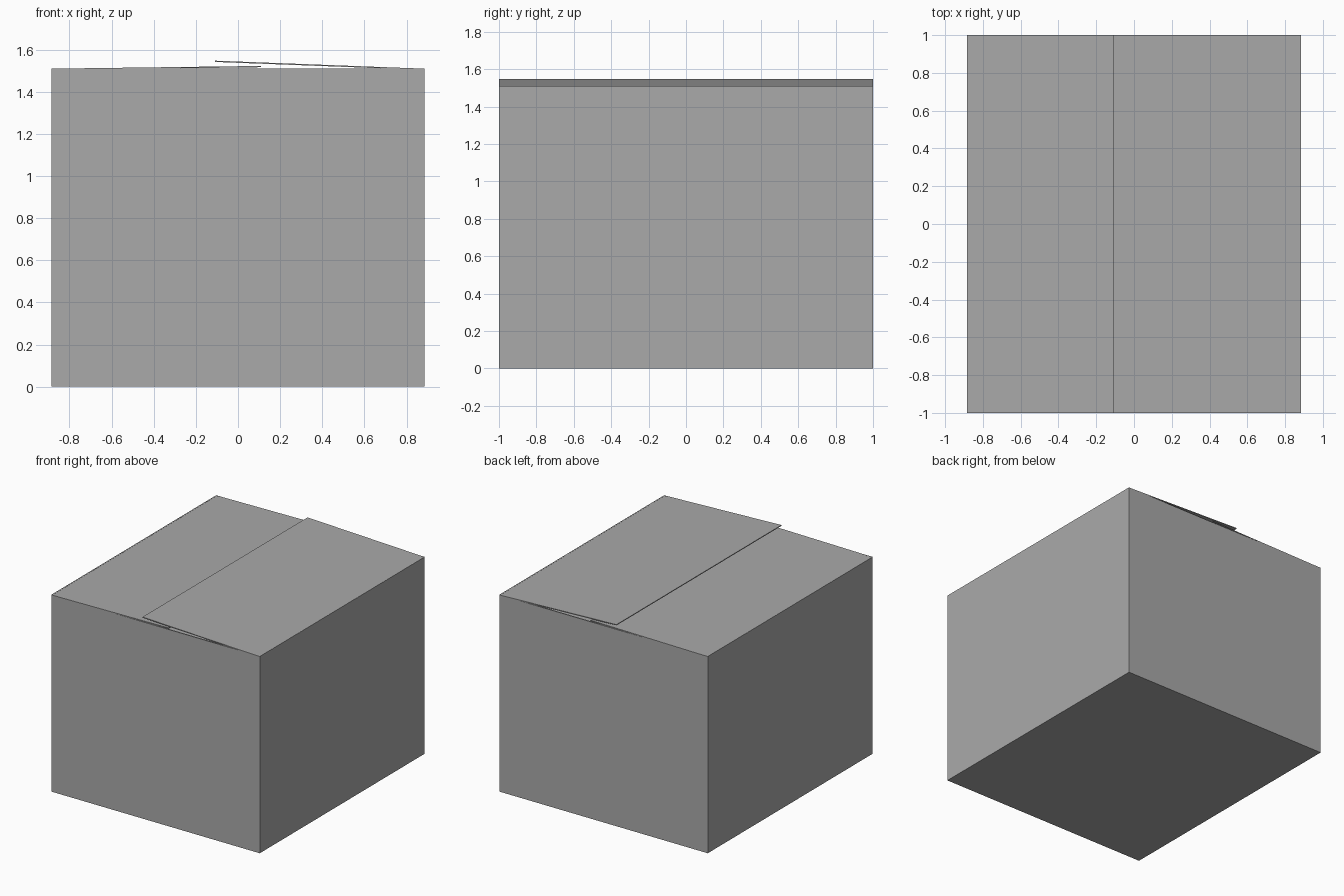
import bpy
import math

old = bpy.data.objects.get("Cube")
if old:
    bpy.data.objects.remove(old, do_unlink=True)

HALF_X, HALF_Y, TOP, WALL = 0.885, 1.0, 1.51, 0.008

card = bpy.data.materials.new("plain grey card")
card.use_nodes = True
grey = (0.4, 0.4, 0.4, 1)
card.diffuse_color = grey
card.node_tree.nodes["Principled BSDF"].inputs["Base Color"].default_value = grey


def panel(name, center, size, tilt=(0, 0, 0)):
    """Thin flat sheet of card."""
    bpy.ops.mesh.primitive_cube_add(size=1, location=center, rotation=tilt)
    obj = bpy.context.object
    obj.name = name
    obj.scale = size
    obj.data.materials.append(card)
    return obj


def side_flap(name, side, tip_x, tip_z):
    """Long top flap hinged on a side wall and resting at a slight slope."""
    hinge_x, hinge_z = side * HALF_X, TOP - WALL / 2
    dx, dz = tip_x - hinge_x, tip_z - hinge_z
    panel(name, ((hinge_x + tip_x) / 2, 0, (hinge_z + tip_z) / 2),
          (math.hypot(dx, dz), 2 * HALF_Y, WALL * 0.75),
          (0, -math.atan(dz / dx), 0))


# Base and four walls
panel("box_base", (0, 0, WALL / 2), (2 * HALF_X, 2 * HALF_Y, WALL))
for name, s in (("left_wall", 1), ("right_wall", -1)):
    panel(name, (s * (HALF_X - WALL / 2), 0, TOP / 2), (WALL, 2 * HALF_Y, TOP))
for name, s in (("back_wall", 1), ("front_wall", -1)):
    panel(name, (0, s * (HALF_Y - WALL / 2), TOP / 2), (2 * HALF_X, WALL, TOP))

# Inner flaps folded in from the front and back
for name, s in (("back_inner_flap", 1), ("front_inner_flap", -1)):
    panel(name, (0, s * HALF_Y / 2, TOP - 1.5 * WALL),
          (2 * HALF_X - 2 * WALL, HALF_Y - WALL, WALL * 0.75))

# Outer flaps, the left one overlapping the right one
side_flap("right_top_flap", -1, 0.11, 1.519)
side_flap("left_top_flap", 1, -0.11, 1.544)
